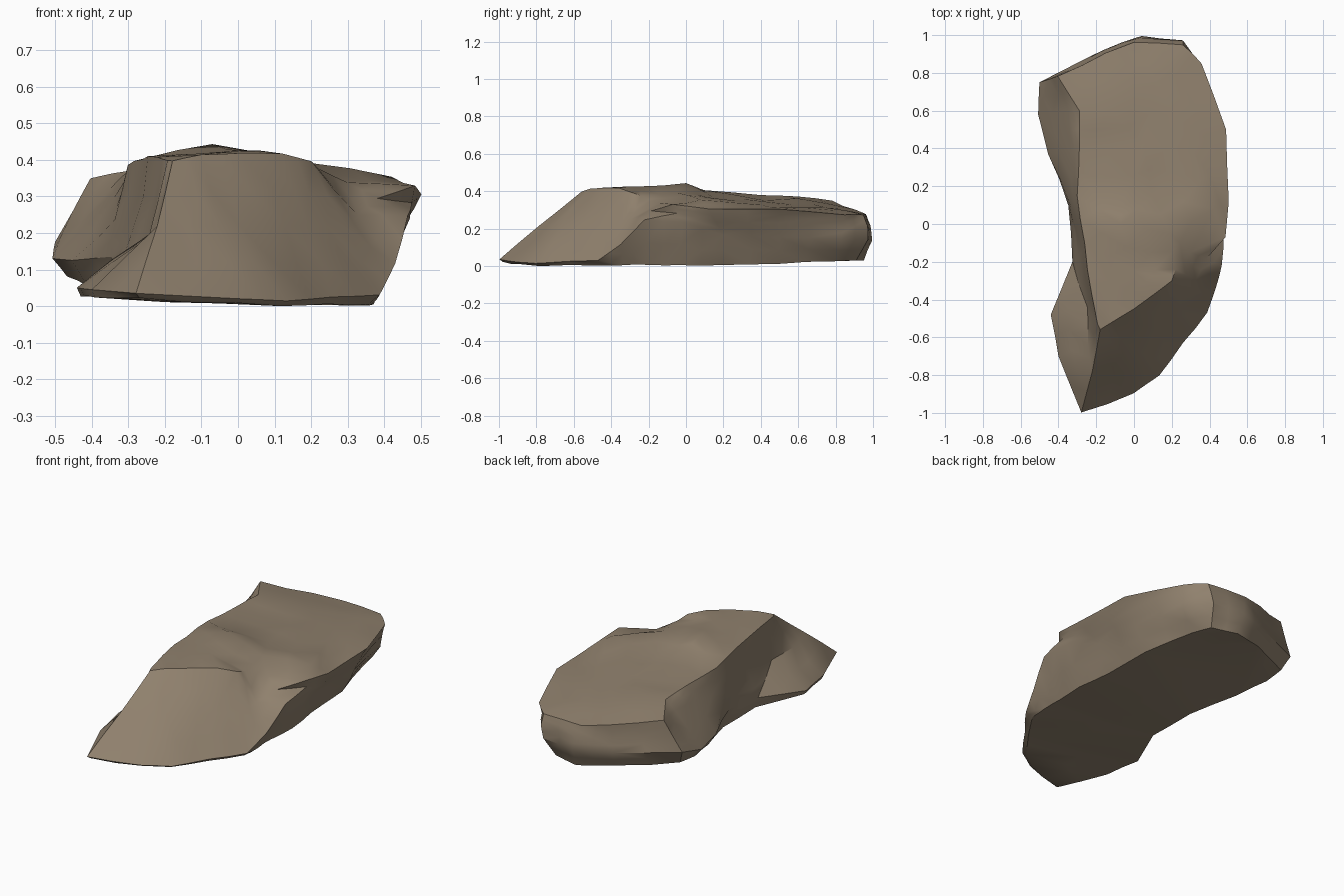
import bpy, bmesh, math
from mathutils import Vector, noise
from mathutils.geometry import delaunay_2d_cdt

if "Cube" in bpy.data.objects:
    bpy.data.objects.remove(bpy.data.objects["Cube"])

# Widest outline of the rock, anticlockwise from the front tip
waist = [Vector(p) for p in [
    (-.28, -1, .04), (0, -.9, .025), (.13, -.8, .02), (.26, -.63, .03), (.39, -.47, .035),
    (.43, -.35, .12), (.46, -.22, .25), (.47, -.02, .24), (.42, .2, .17), (.4, .5, .16),
    (.34, .83, .15), (.24, .97, .15), (.04, 1, .14), (-.17, .92, .15), (-.5, .75, .18),
    (-.51, .58, .135), (-.45, .37, .13), (-.345, .1, .14), (-.33, -.2, .09),
    (-.44, -.48, .055), (-.4, -.7, .05)]]

# Edge of the upper plateau, same stations
rim = [Vector(p) for p in [
    (-.18, -.56, .405), (-.1, -.51, .42), (0, -.45, .425), (.12, -.36, .42), (.2, -.3, .4),
    (.22, -.24, .38), (.3, -.15, .345), (.485, -.07, .335), (.5, .12, .31), (.49, .5, .31),
    (.36, .85, .28), (.26, .95, .28), (0, .965, .285), (-.15, .91, .31), (-.4, .78, .35),
    (-.29, .6, .38), (-.29, .4, .385), (-.3, .15, .39), (-.26, -.1, .405),
    (-.22, -.38, .41), (-.195, -.53, .405)]]

# Foot of the left cliff and the front ridge; other stations run straight
shoulder = [w.lerp(r, .5) for w, r in zip(waist, rim)]
for i, p in {0: (-.22, -.78, .22), 15: (-.35, .6, .33), 16: (-.335, .38, .3),
             17: (-.33, .1, .24), 18: (-.29, -.18, .2), 19: (-.25, -.44, .2),
             20: (-.24, -.64, .19), 12: (.03, .99, .22), 11: (.26, .97, .22)}.items():
    shoulder[i] = Vector(p)

# How far the underside tucks in at each station
inset = [.02, .02, .02, .02, .04, .07, .1, .1, .08, .07, .09, .07, .05, .04, .05,
         .04, .04, .03, .02, .01, .01]

# High and low spots on the plateau
spots = [Vector(p) for p in [
    (0, -.25, .425), (-.07, 0, .445), (-.07, .09, .41), (.19, -.05, .4), (.42, .08, .355),
    (.1, .15, .375), (.05, .42, .355), (.3, .4, .335), (-.12, .6, .36), (.12, .75, .315)]]

n = len(waist)
base = []
for i, p in enumerate(waist):
    t = waist[(i + 1) % n] - waist[i - 1]
    q = p + Vector((-t.y, t.x, 0)).normalized() * inset[i]
    left, back = max(0, -q.x), max(0, q.y)
    q.z = min(p.z - .01, .01 + .03 * back ** 2 + .05 * left + .14 * left * back)
    base.append(q)

# Sides and underside
bm = bmesh.new()
rings = [[bm.verts.new(p) for p in ring] for ring in (base, waist, shoulder, rim)]
for lo, hi in zip(rings, rings[1:]):
    for i in range(n):
        j = (i + 1) % n
        bm.faces.new((lo[i], lo[j], hi[j], hi[i]))
bm.faces.new(rings[0][::-1])

# Plateau
tops = rings[-1] + [bm.verts.new(p) for p in spots]
flat = [v.co.to_2d() for v in tops]
res = delaunay_2d_cdt(flat, [], [list(range(n))], 1, 1e-6)
origin = res[3]
for f in res[2]:
    bm.faces.new([tops[origin[k][0]] for k in f])

# Refine and roughen lightly
bmesh.ops.triangulate(bm, faces=bm.faces[:])
bmesh.ops.recalc_face_normals(bm, faces=bm.faces[:])
bmesh.ops.subdivide_edges(bm, edges=bm.edges[:], cuts=1, use_grid_fill=True)
bm.normal_update()
for v in bm.verts:
    v.co += v.normal * noise.noise(v.co * 6) * .012
low = min(v.co.z for v in bm.verts)
for v in bm.verts:
    v.co.z -= low

mesh = bpy.data.meshes.new("rock")
bm.to_mesh(mesh)
bm.free()
rock = bpy.data.objects.new("rock", mesh)
bpy.context.collection.objects.link(rock)

mat = bpy.data.materials.new("brown_stone")
mat.diffuse_color = (.28, .22, .155, 1)
mat.use_nodes = True
mat.node_tree.nodes["Principled BSDF"].inputs["Base Color"].default_value = mat.diffuse_color
mesh.materials.append(mat)

bpy.context.view_layer.objects.active = rock
rock.select_set(True)
bpy.ops.object.shade_smooth_by_angle(angle=math.radians(35))
